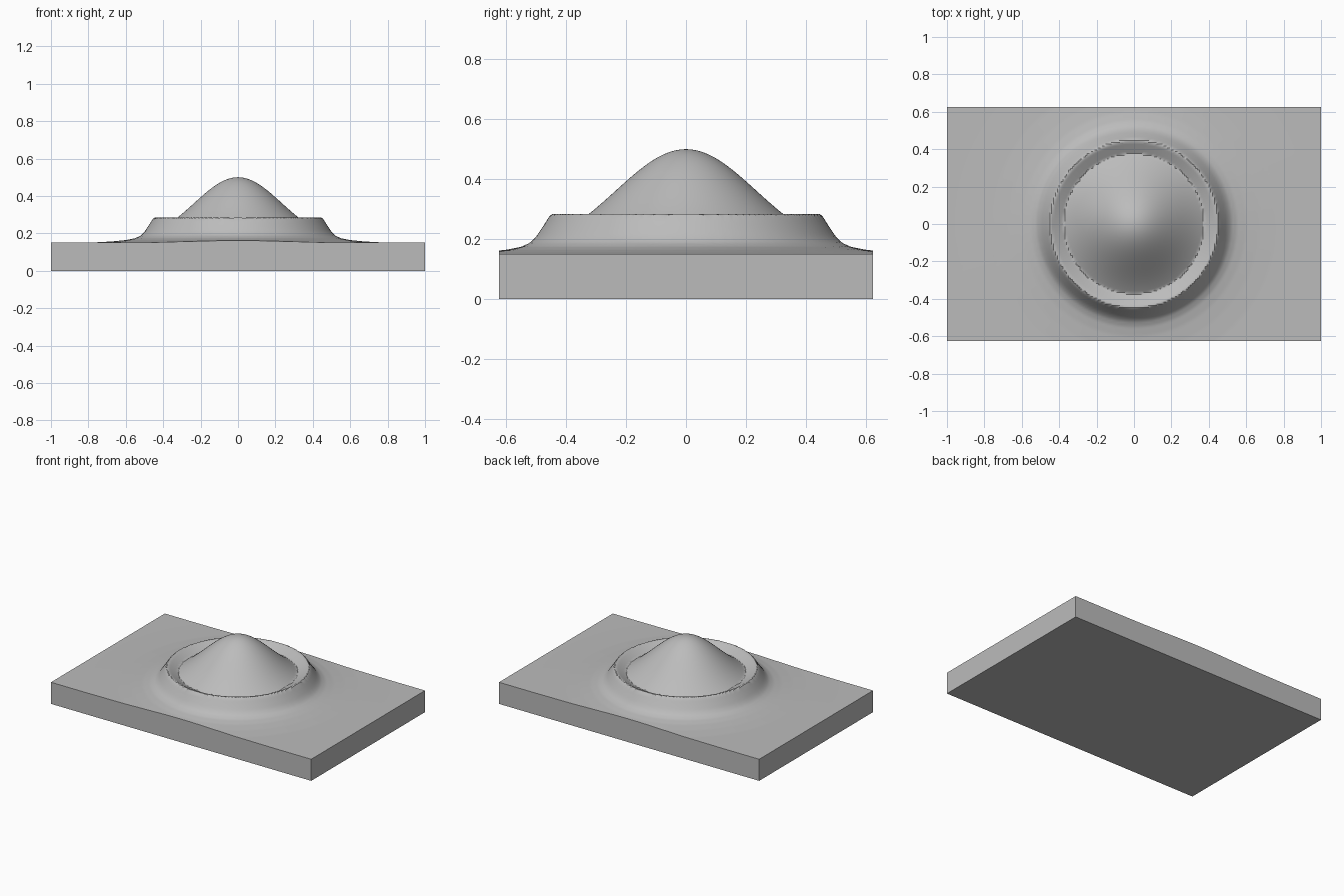
import bpy, bmesh, math

cube = bpy.data.objects.get("Cube")
if cube:
    bpy.data.objects.remove(cube, do_unlink=True)

HALF_X, HALF_Y = 1.0, 0.625
COLS, ROWS = 200, 126

# Radius and height of the moat, rim and outer skirt
SKIRT = [(0.375, 0.247), (0.44, 0.284), (0.452, 0.283), (0.475, 0.246),
         (0.5, 0.208), (0.52, 0.188), (0.55, 0.174), (0.6, 0.164),
         (0.67, 0.157), (0.76, 0.152), (0.95, 0.15)]


def height(r):
    """Bell-shaped peak inside, raised rim and fading skirt outside."""
    if r < SKIRT[0][0]:
        return 0.15 + 0.35 * math.exp(-r * r / 0.1095)
    for (r0, z0), (r1, z1) in zip(SKIRT, SKIRT[1:]):
        if r <= r1:
            return z0 + (z1 - z0) * (r - r0) / (r1 - r0)
    return SKIRT[-1][1]


# Flat plate, extruded into a slab, then its top raised into the relief
bm = bmesh.new()
bmesh.ops.create_grid(bm, x_segments=COLS, y_segments=ROWS, size=1)
for v in bm.verts:
    v.co.x *= HALF_X
    v.co.y *= HALF_Y
    v.co.z = height(math.hypot(v.co.x, v.co.y))

# Side walls and floor
rim = [e for e in bm.edges if e.is_boundary]
walls = bmesh.ops.extrude_edge_only(bm, edges=rim)["geom"]
for v in walls:
    if isinstance(v, bmesh.types.BMVert):
        v.co.z = 0
bmesh.ops.holes_fill(bm, edges=[e for e in bm.edges if e.is_boundary], sides=0)
bmesh.ops.recalc_face_normals(bm, faces=bm.faces)

mesh = bpy.data.meshes.new("relief_slab")
bm.to_mesh(mesh)
bm.free()
slab = bpy.data.objects.new("relief_slab", mesh)
bpy.context.collection.objects.link(slab)

# Plain grey
grey = bpy.data.materials.new("grey")
grey.use_nodes = True
colour = (0.5, 0.5, 0.5, 1)
grey.diffuse_color = colour
grey.node_tree.nodes["Principled BSDF"].inputs["Base Color"].default_value = colour
mesh.materials.append(grey)

bpy.ops.object.select_all(action="DESELECT")
slab.select_set(True)
bpy.context.view_layer.objects.active = slab
bpy.ops.object.shade_smooth_by_angle(angle=math.radians(30))
